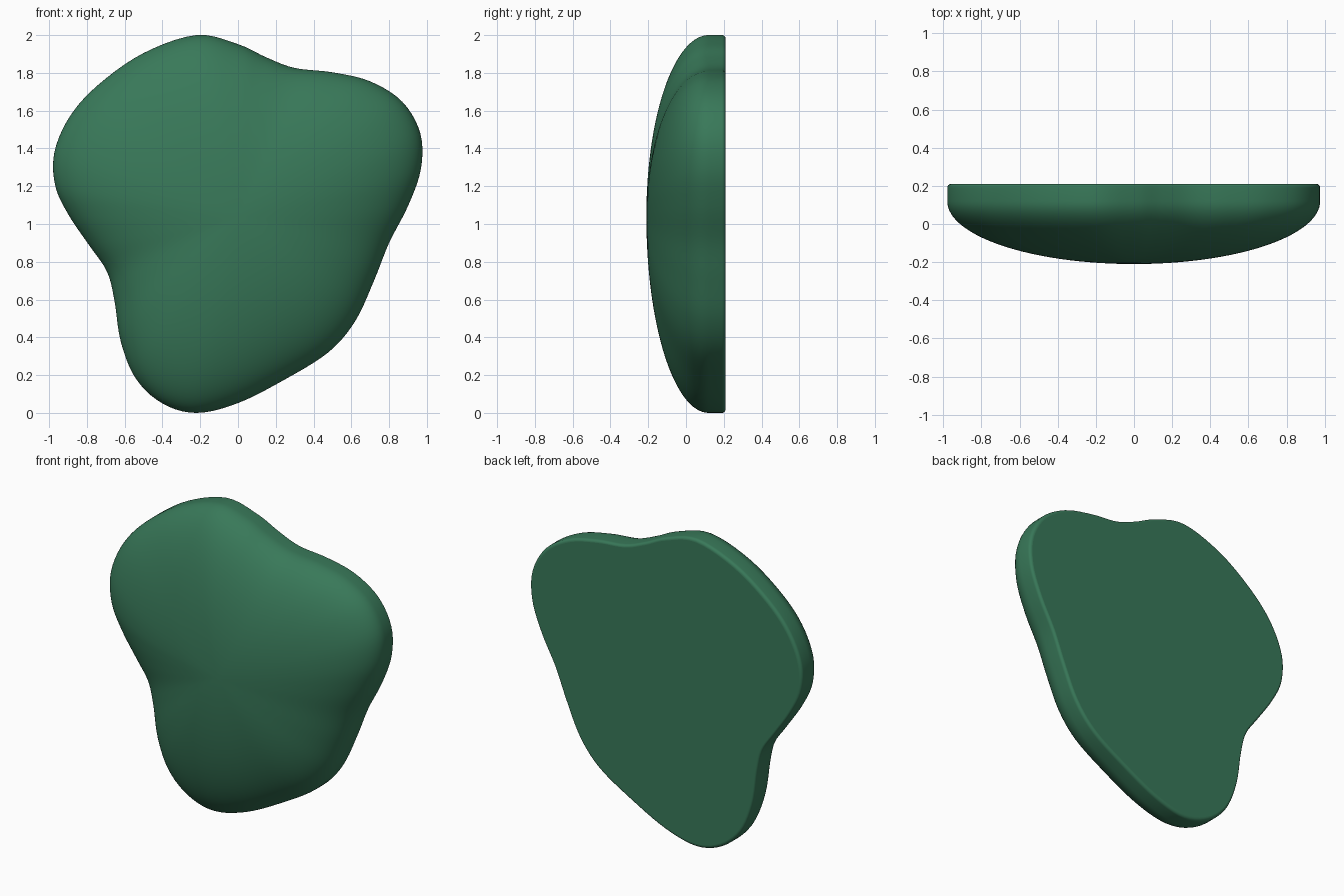
import bpy, bmesh, math

if "Cube" in bpy.data.objects:
    bpy.data.objects.remove(bpy.data.objects["Cube"])

# Outline of the pebble in the x-z plane
outline = [(-0.22, 2.0), (0.0, 1.952), (0.15, 1.882), (0.3, 1.826), (0.5, 1.803),
           (0.7, 1.755), (0.87, 1.647), (0.965, 1.48), (0.968, 1.29), (0.9, 1.095),
           (0.8, 0.9), (0.72, 0.7), (0.62, 0.485), (0.48, 0.322), (0.25, 0.178),
           (0.0, 0.052), (-0.22, 0.0), (-0.4, 0.05), (-0.54, 0.18), (-0.62, 0.375),
           (-0.655, 0.6), (-0.695, 0.75), (-0.79, 0.89), (-0.895, 1.045),
           (-0.967, 1.2), (-0.972, 1.38), (-0.89, 1.57), (-0.74, 1.737), (-0.5, 1.905)]
CX, CZ = 0.0, 1.04


def spline(pts, steps):
    """Closed Catmull-Rom curve through the points."""
    n, out = len(pts), []
    for i in range(n):
        a, b, c, d = (pts[(i + k) % n] for k in (-1, 0, 1, 2))
        for s in range(steps):
            t = s / steps
            out.append(tuple(0.5 * (2 * q + (r - p) * t + (2 * p - 5 * q + 4 * r - w) * t * t
                                    + (3 * q - p - 3 * r + w) * t ** 3)
                             for p, q, r, w in zip(a, b, c, d)))
    return out


curve = spline(outline, 5)

# Cross-section (scale, y): elliptical dome, short wall, small rounded back edge
profile = []
for i in range(1, 33):
    a = math.pi / 2 * i / 32
    profile.append((math.sin(a), 0.12 - 0.33 * math.cos(a)))
for i in range(7):
    a = math.pi / 2 * i / 6
    profile.append((1 - 0.02 * (1 - math.cos(a)), 0.19 + 0.02 * math.sin(a)))

bm = bmesh.new()
rings = [[bm.verts.new((CX + (x - CX) * s, y, CZ + (z - CZ) * s)) for x, z in curve]
         for s, y in profile]
n = len(curve)
tip = bm.verts.new((CX, -0.21, CZ))
for j in range(n):
    k = (j + 1) % n
    bm.faces.new((tip, rings[0][j], rings[0][k]))
    for a, b in zip(rings, rings[1:]):
        bm.faces.new((a[j], b[j], b[k], a[k]))
# Flat back
back = bm.faces.new(rings[-1])
bmesh.ops.recalc_face_normals(bm, faces=bm.faces)
for f in bm.faces:
    f.smooth = f is not back
for e in back.edges:
    e.smooth = False

mesh = bpy.data.meshes.new("pebble")
bm.to_mesh(mesh)
bm.free()
pebble = bpy.data.objects.new("pebble", mesh)
bpy.context.collection.objects.link(pebble)

mat = bpy.data.materials.new("green")
mat.diffuse_color = (0.04, 0.19, 0.10, 1)
mat.use_nodes = True
mat.node_tree.nodes["Principled BSDF"].inputs["Base Color"].default_value = mat.diffuse_color
mesh.materials.append(mat)
